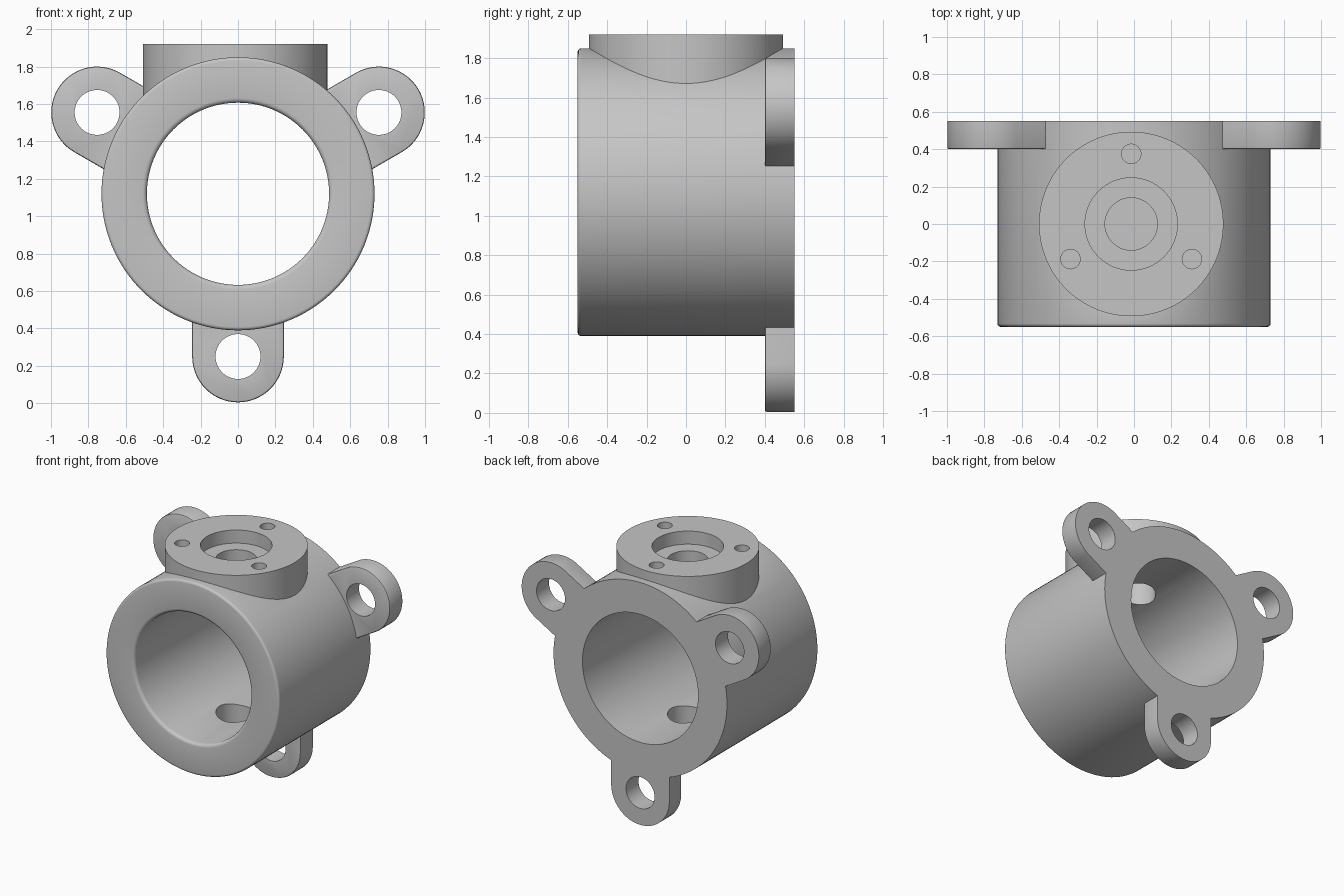
import bpy, bmesh
from math import sin, cos, pi, radians
from mathutils import Vector

cube = bpy.data.objects.get("Cube")
if cube:
    bpy.data.objects.remove(cube, do_unlink=True)

AXIS_Z = 1.12          # height of the main bore axis
FRONT, BACK = -0.55, 0.55
BODY_R, BORE_R = 0.73, 0.487
BOSS_X, BOSS_R, TOP = -0.015, 0.493, 1.92
LUG_D, LUG_R, LUG_FRONT = 0.87, 0.245, 0.40

grey = bpy.data.materials.new("cast grey")
grey.use_nodes = True
colour = (0.56, 0.56, 0.56, 1)
grey.diffuse_color = colour
grey.node_tree.nodes["Principled BSDF"].inputs["Base Color"].default_value = colour


def make_object(name, bm):
    bmesh.ops.recalc_face_normals(bm, faces=bm.faces[:])
    mesh = bpy.data.meshes.new(name)
    bm.to_mesh(mesh)
    bm.free()
    mesh.materials.append(grey)
    obj = bpy.data.objects.new(name, mesh)
    bpy.context.collection.objects.link(obj)
    return obj


def cylinder(name, radius, start, end, sides=64):
    start, end = Vector(start), Vector(end)
    bm = bmesh.new()
    bmesh.ops.create_cone(bm, cap_ends=True, segments=sides, radius1=radius,
                          radius2=radius, depth=(end - start).length)
    turn = (end - start).to_track_quat('Z', 'Y').to_matrix()
    bmesh.ops.rotate(bm, cent=(0, 0, 0), matrix=turn, verts=bm.verts[:])
    bmesh.ops.translate(bm, vec=(start + end) / 2, verts=bm.verts[:])
    return make_object(name, bm)


def combine(target, tool, operation):
    tool.hide_render = True
    mod = target.modifiers.new(operation.lower(), 'BOOLEAN')
    mod.operation = operation
    mod.solver = 'EXACT'
    mod.object = tool
    bpy.context.view_layer.objects.active = target
    bpy.ops.object.modifier_apply(modifier=mod.name)
    bpy.data.objects.remove(tool, do_unlink=True)


def arc(cx, cy, r, a0, a1, steps=4):
    angles = [radians(a0 + (a1 - a0) * i / steps) for i in range(steps + 1)]
    return [(cx + r * cos(a), cy + r * sin(a)) for a in angles]


# Main ring: revolved section with rounded front edges
def ring():
    f, g = 0.018, 0.025
    section = [(BORE_R, BACK)]
    section += arc(BORE_R + g, FRONT + g, g, 180, 270)
    section += arc(BODY_R - f, FRONT + f, f, 270, 360)
    section += [(BODY_R, BACK)]
    bm = bmesh.new()
    verts = [bm.verts.new((r, y, AXIS_Z)) for r, y in section]
    edges = [bm.edges.new((v, verts[i - 1])) for i, v in enumerate(verts)]
    bmesh.ops.spin(bm, geom=verts + edges, cent=(0, 0, AXIS_Z), axis=(0, 1, 0),
                   angle=2 * pi, steps=128, use_merge=True)
    bmesh.ops.remove_doubles(bm, verts=bm.verts[:], dist=1e-5)
    return make_object("housing", bm)


# Mounting lug: round-ended tab pointing outward from the ring
def lug(angle):
    out = Vector((cos(angle), 0, sin(angle)))
    side = Vector((-sin(angle), 0, cos(angle)))
    outline = [(0.6, -LUG_R)] + arc(LUG_D, 0, LUG_R, -90, 90, 32) + [(0.6, LUG_R)]
    bm = bmesh.new()
    base = Vector((0, LUG_FRONT, AXIS_Z))
    front = bm.faces.new([bm.verts.new(base + out * d + side * t) for d, t in outline])
    moved = bmesh.ops.extrude_face_region(bm, geom=[front], use_keep_orig=True)["geom"]
    bmesh.ops.translate(bm, vec=(0, BACK - LUG_FRONT, 0),
                        verts=[g for g in moved if isinstance(g, bmesh.types.BMVert)])
    bmesh.ops.recalc_face_normals(bm, faces=bm.faces[:])
    rim = [e for e in bm.edges if all(abs(v.co.y - LUG_FRONT) < 1e-5 for v in e.verts)]
    bmesh.ops.bevel(bm, geom=rim, offset=0.01, segments=2, profile=0.5, affect='EDGES')
    tab = make_object("mounting_lug", bm)
    centre = base + out * LUG_D
    combine(tab, cylinder("lug_hole", 0.12, centre - Vector((0, 0.1, 0)),
                          centre + Vector((0, 0.3, 0))), 'DIFFERENCE')
    return tab


housing = ring()

# Round boss on top
boss = cylinder("top_boss", BOSS_R, (BOSS_X, 0, 1.62), (BOSS_X, 0, TOP), 128)
combine(housing, boss, 'UNION')

# Three lugs around the back
for degrees in (-90, 30, 150):
    combine(housing, lug(radians(degrees)), 'UNION')


# Holes drilled down through the boss
def drill(name, radius, x, y, bottom, sides=64):
    tool = cylinder(name, radius, (x, y, bottom), (x, y, TOP + 0.1), sides)
    combine(housing, tool, 'DIFFERENCE')


drill("counterbore", 0.247, BOSS_X, 0, TOP - 0.1)
drill("shaft_hole", 0.14, BOSS_X, 0, 0.49)
for degrees in (90, 210, 330):
    a = radians(degrees)
    drill("screw_hole", 0.052, BOSS_X + 0.375 * cos(a), 0.375 * sin(a), TOP - 0.17, 32)

bpy.ops.object.select_all(action='DESELECT')
housing.select_set(True)
bpy.context.view_layer.objects.active = housing
bpy.ops.object.shade_smooth_by_angle(angle=radians(30))
